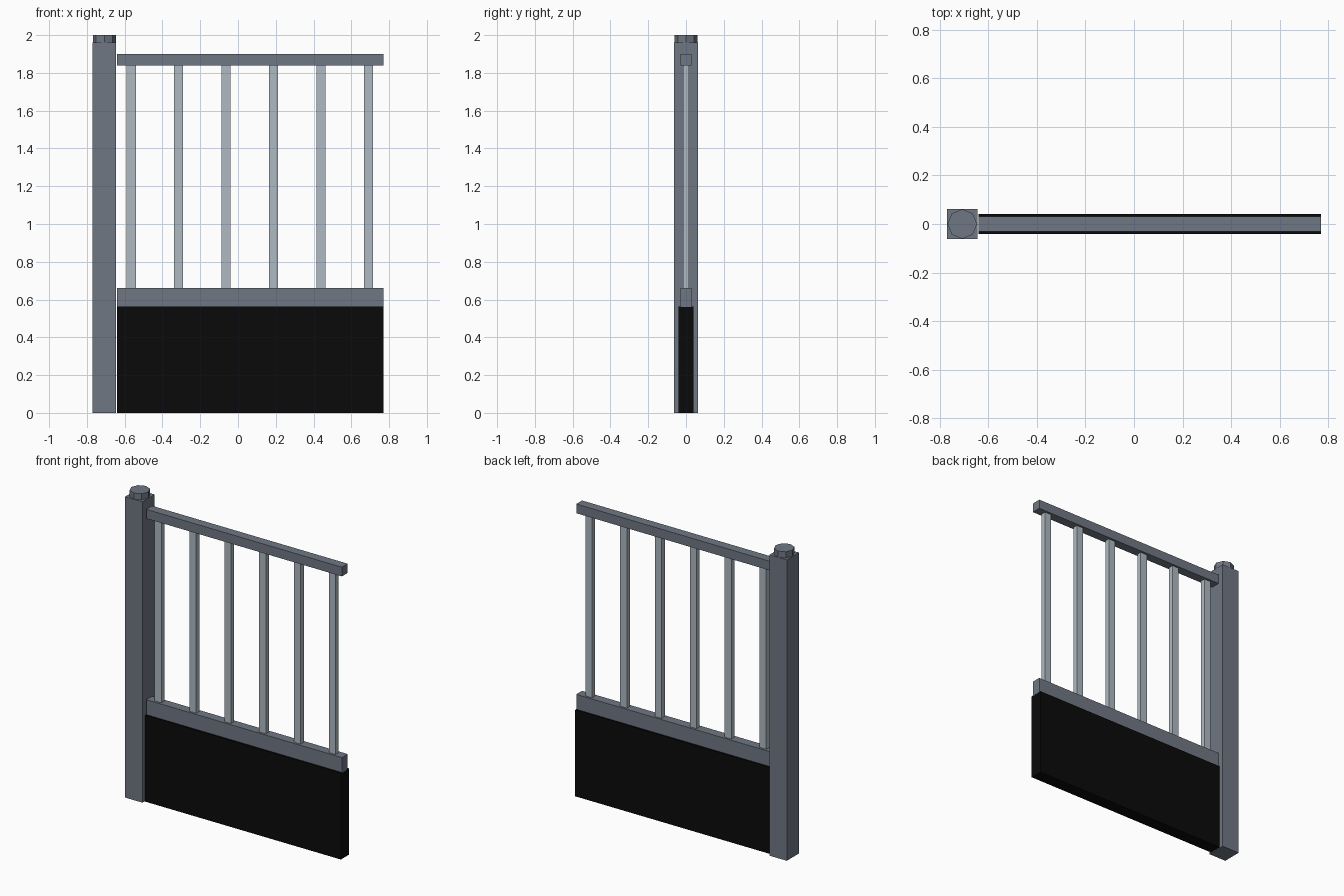
import bpy
from math import pi

cube = bpy.data.objects.get("Cube")
if cube:
    bpy.data.objects.remove(cube, do_unlink=True)


def material(name, rgb):
    m = bpy.data.materials.new(name)
    m.use_nodes = True
    m.diffuse_color = (*rgb, 1)
    bsdf = next(n for n in m.node_tree.nodes if n.type == 'BSDF_PRINCIPLED')
    bsdf.inputs["Base Color"].default_value = (*rgb, 1)
    return m


slate = material("slate grey", (0.16, 0.185, 0.23))
pale = material("pale grey", (0.43, 0.49, 0.54))
black = material("black", (0.003, 0.003, 0.003))


def box(name, x, y, z, mat):
    """Box from (min, max) in x and z, and half depth y."""
    bpy.ops.mesh.primitive_cube_add(size=1)
    ob = bpy.context.object
    ob.name = name
    ob.location = ((x[0] + x[1]) / 2, 0, (z[0] + z[1]) / 2)
    ob.scale = (x[1] - x[0], 2 * y, z[1] - z[0])
    ob.data.materials.append(mat)
    return ob


# Square post with an octagonal cap
POST = (-0.77, -0.645)
box("post", POST, 0.0625, (0, 1.96), slate)
bpy.ops.mesh.primitive_cylinder_add(vertices=8, radius=0.061, depth=0.05,
                                    location=(sum(POST) / 2, 0, 1.975))
cap = bpy.context.object
cap.name = "post_cap"
cap.data.materials.append(slate)

# Rails and solid lower panel
SPAN = (-0.64, 0.77)
box("top_rail", SPAN, 0.03, (1.84, 1.9), slate)
box("lower_rail", SPAN, 0.03, (0.56, 0.66), slate)
box("lower_panel", SPAN, 0.041, (0, 0.563), black)

# Evenly spaced balusters
for i in range(6):
    x = -0.565 + i * 0.251
    box(f"baluster_{i + 1}", (x - 0.024, x + 0.024), 0.016, (0.65, 1.85), pale)
